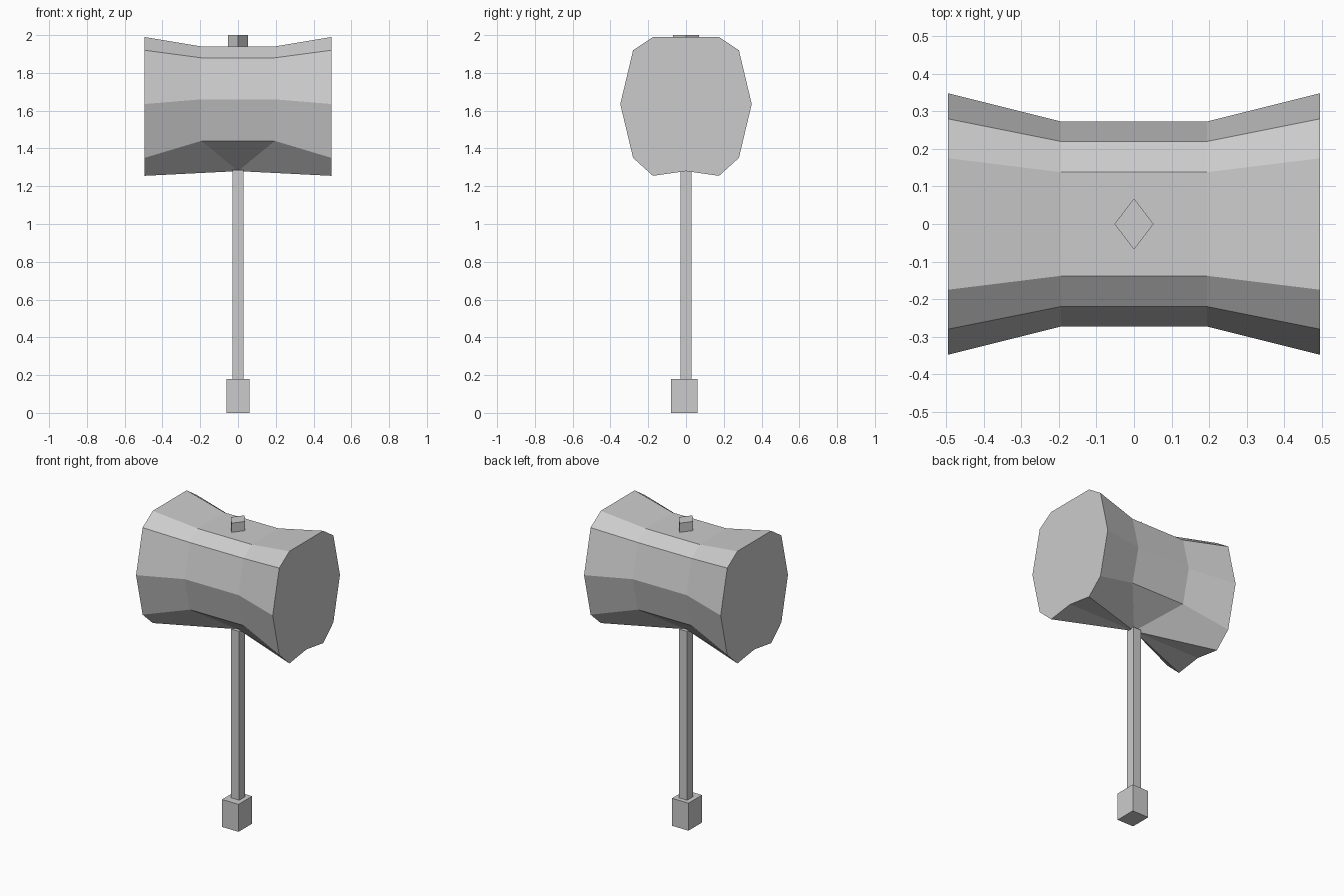
import bpy, bmesh

if "Cube" in bpy.data.objects:
    bpy.data.objects.remove(bpy.data.objects["Cube"])


def box(name, x, y, z):
    """Axis-aligned box from (min, max) ranges."""
    bpy.ops.mesh.primitive_cube_add(
        size=1, location=[sum(r) / 2 for r in (x, y, z)])
    ob = bpy.context.object
    ob.name = name
    ob.scale = [r[1] - r[0] for r in (x, y, z)]
    return ob


# Handle and pommel block
box("handle", (-0.03, 0.03), (-0.03, 0.03), (0.17, 1.285))
box("pommel", (-0.06, 0.06), (-0.08, 0.06), (0, 0.18))

# Diamond peg poking out of the top
bpy.ops.mesh.primitive_cylinder_add(vertices=4, radius=1, depth=1,
                                    location=(0, 0, 1.97))
peg = bpy.context.object
peg.name = "top_peg"
peg.scale = (0.052, 0.068, 0.06)

# Mallet head: wide end sections, pinched waist, underside gathered to a point
END = [(0.28, 1.35), (0.348, 1.635), (0.28, 1.92), (0.175, 1.99)]
WAIST = [(0.22, 1.44), (0.273, 1.66), (0.22, 1.88), (0.138, 1.94)]
X_END, X_WAIST = 0.495, 0.195

bm = bmesh.new()


def section(x, half):
    pts = half + [(-y, z) for y, z in reversed(half)]
    return [bm.verts.new((x, y, z)) for y, z in pts]


rings = [section(x, half) for x, half in (
    (-X_END, END), (-X_WAIST, WAIST), (X_WAIST, WAIST), (X_END, END))]
for a, b in zip(rings, rings[1:]):
    for i in range(len(a) - 1):
        bm.faces.new((a[i], a[i + 1], b[i + 1], b[i]))

# Underside and end caps
point = bm.verts.new((0, 0, 1.28))
for x, end, waist in ((-X_END, rings[0], rings[1]), (X_END, rings[3], rings[2])):
    back = bm.verts.new((x, 0.175, 1.255))
    notch = bm.verts.new((x, 0, 1.28))
    front = bm.verts.new((x, -0.175, 1.255))
    bm.faces.new(end + [front, notch, back])
    bm.faces.new((end[0], waist[0], point, back))
    bm.faces.new((end[-1], waist[-1], point, front))
    bm.faces.new((back, notch, point))
    bm.faces.new((notch, front, point))
for i in (0, -1):
    bm.faces.new((rings[1][i], rings[2][i], point))

bmesh.ops.recalc_face_normals(bm, faces=bm.faces)
mesh = bpy.data.meshes.new("mallet_head")
bm.to_mesh(mesh)
bm.free()
bpy.context.collection.objects.link(bpy.data.objects.new("mallet_head", mesh))
